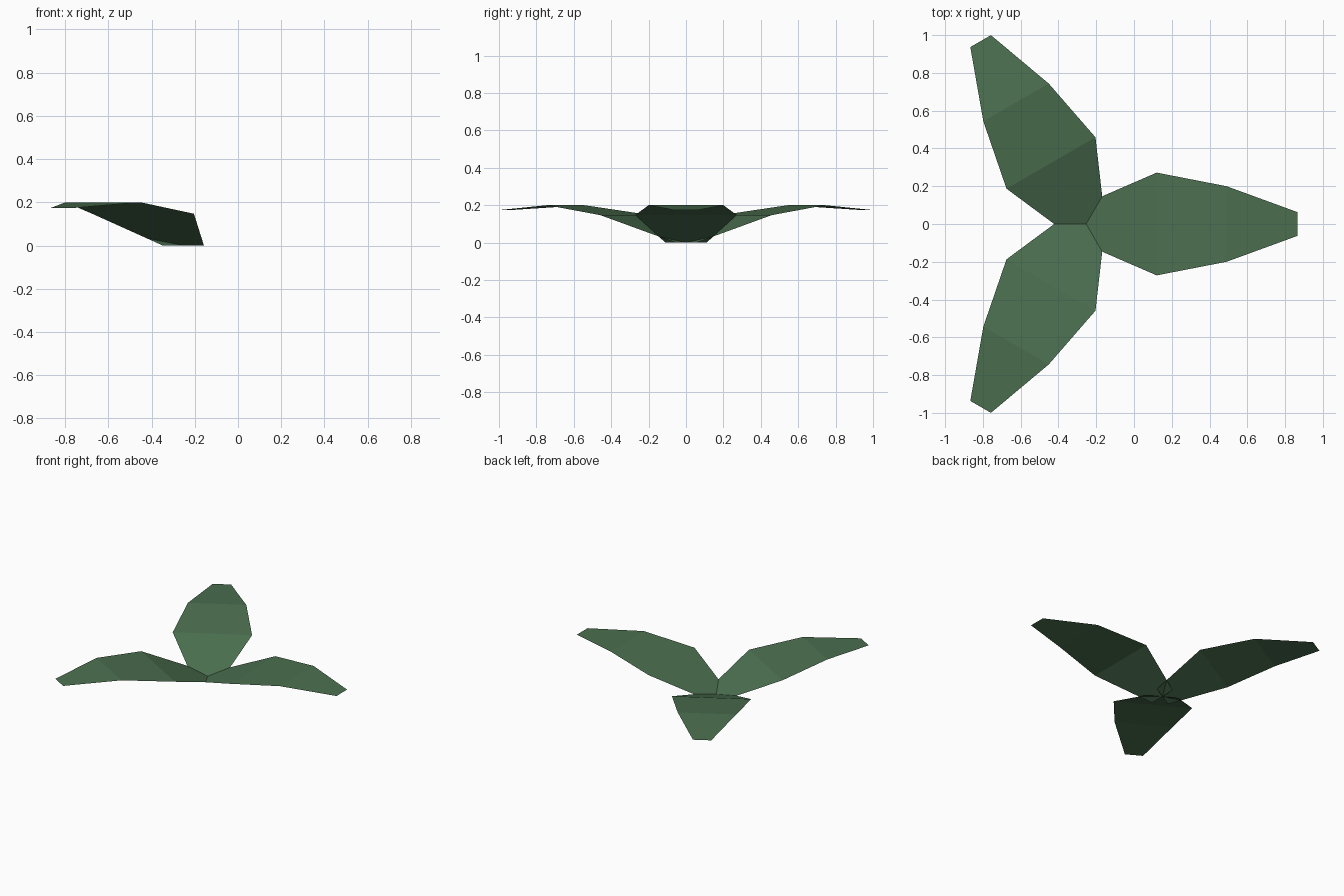
import bpy, bmesh, math
from mathutils import Matrix

if "Cube" in bpy.data.objects:
    bpy.data.objects.remove(bpy.data.objects["Cube"])

green = bpy.data.materials.new("leaf_green")
green.diffuse_color = (0.072, 0.162, 0.08, 1)
green.use_nodes = True
green.node_tree.nodes["Principled BSDF"].inputs["Base Color"].default_value = green.diffuse_color

# Leaf cross-sections: distance from centre, half width, height
SECTIONS = [(0.0, 0.11, 0.0), (0.373, 0.272, 0.147),
            (0.743, 0.2, 0.2), (1.118, 0.063, 0.174)]
CENTRE_X = -0.253


def make_leaf(name, angle):
    """Thin folded blade, flat across its width, pointing along the angle."""
    bm = bmesh.new()
    rows = [(bm.verts.new((r, -w, z)), bm.verts.new((r, w, z)))
            for r, w, z in SECTIONS]
    for (a, b), (c, d) in zip(rows, rows[1:]):
        bm.faces.new((a, c, d, b))
    bm.transform(Matrix.Translation((CENTRE_X, 0, 0)) @ Matrix.Rotation(angle, 4, 'Z'))
    mesh = bpy.data.meshes.new(name)
    bm.to_mesh(mesh)
    bm.free()
    mesh.materials.append(green)
    bpy.context.collection.objects.link(bpy.data.objects.new(name, mesh))


# Three leaves fanned evenly around the centre
for i, name in enumerate(("leaf_right", "leaf_back", "leaf_front")):
    make_leaf(name, i * math.tau / 3)
